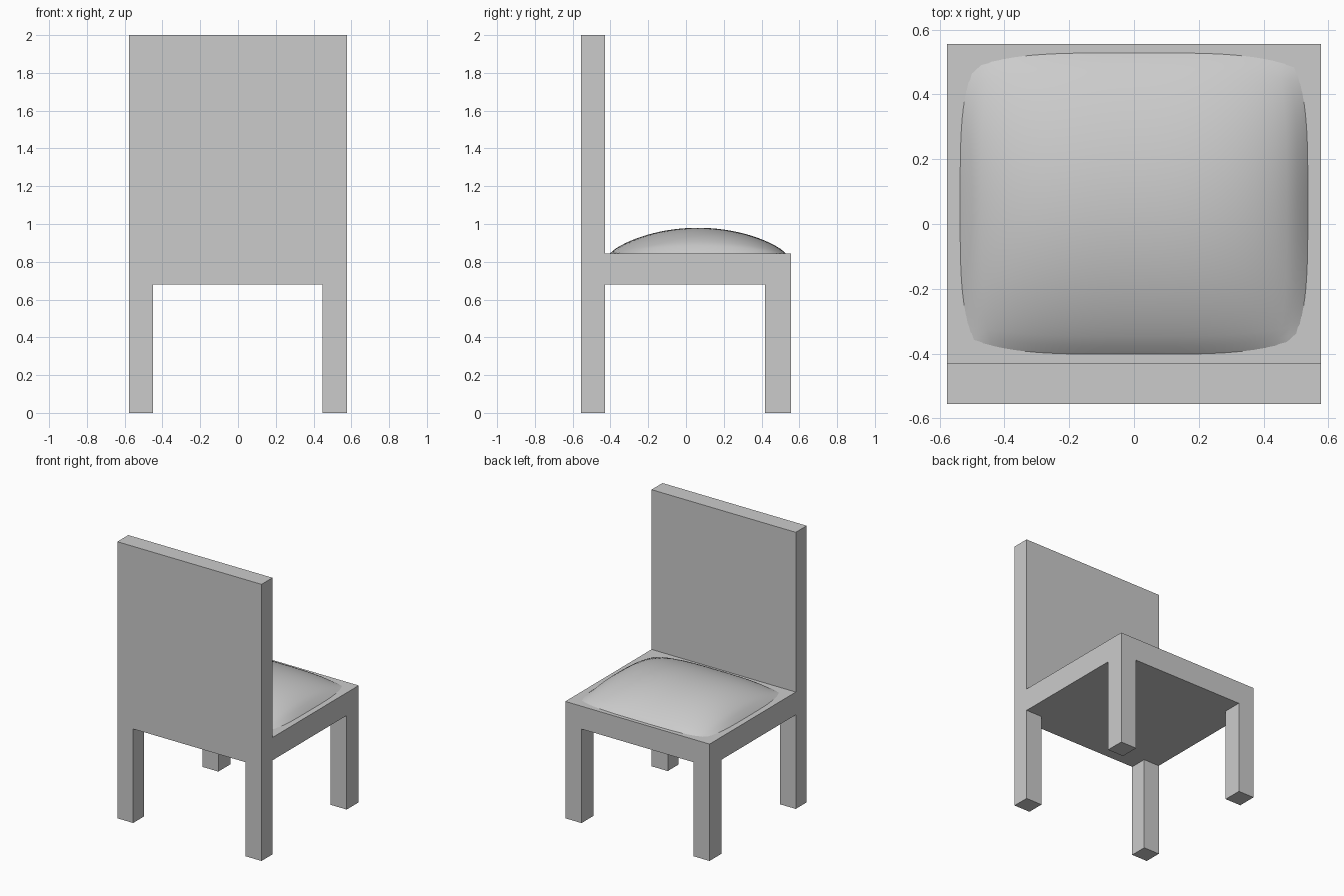
import bpy
import bmesh
from mathutils import Vector

default = bpy.data.objects.get("Cube")
if default:
    bpy.data.objects.remove(default, do_unlink=True)

# One plain grey for the whole chair
grey = bpy.data.materials.new("plain_grey")
grey.use_nodes = True
colour = (0.6, 0.6, 0.6, 1)
grey.diffuse_color = colour
grey.node_tree.nodes["Principled BSDF"].inputs["Base Color"].default_value = colour

# Main dimensions
HALF_X, HALF_Y = 0.577, 0.555
LEG_X = (-0.45, 0.447)
LEG_Y = (-0.43, 0.418)
SEAT_BOTTOM, SEAT_TOP, HEIGHT = 0.68, 0.845, 2.0


def add_object(name, bm):
    bmesh.ops.recalc_face_normals(bm, faces=bm.faces[:])
    mesh = bpy.data.meshes.new(name)
    bm.to_mesh(mesh)
    bm.free()
    mesh.materials.append(grey)
    obj = bpy.data.objects.new(name, mesh)
    bpy.context.collection.objects.link(obj)
    return obj


def cut(bm, axis, position):
    normal = Vector((0, 0, 0))
    normal[axis] = 1
    bmesh.ops.bisect_plane(bm, geom=bm.verts[:] + bm.edges[:] + bm.faces[:],
                           plane_co=normal * position, plane_no=normal)


def extrude_to(bm, faces, z):
    result = bmesh.ops.extrude_face_region(bm, geom=faces)
    for item in result["geom"]:
        if isinstance(item, bmesh.types.BMVert):
            item.co.z = z


# Frame: a seat slab, with legs and backrest extruded from it
bm = bmesh.new()
bmesh.ops.create_cube(bm, size=2)
for v in bm.verts:
    v.co = (v.co.x * HALF_X, v.co.y * HALF_Y,
            SEAT_TOP if v.co.z > 0 else SEAT_BOTTOM)
for position in LEG_X:
    cut(bm, 0, position)
for position in LEG_Y:
    cut(bm, 1, position)
bm.normal_update()

corners, back_row = [], []
for f in bm.faces:
    c = f.calc_center_median()
    outside_x = not LEG_X[0] < c.x < LEG_X[1]
    outside_y = not LEG_Y[0] < c.y < LEG_Y[1]
    if f.normal.z < -0.9 and outside_x and outside_y:
        corners.append(f)
    elif f.normal.z > 0.9 and c.y < LEG_Y[0]:
        back_row.append(f)
extrude_to(bm, corners, 0)
extrude_to(bm, back_row, HEIGHT)
bmesh.ops.recalc_face_normals(bm, faces=bm.faces[:])
bmesh.ops.dissolve_limit(bm, angle_limit=0.01, verts=bm.verts[:], edges=bm.edges[:])
add_object("chair_frame", bm)

# Cushion: a domed pillow with bowed sides, its rim sunk into the seat
bm = bmesh.new()
bmesh.ops.create_grid(bm, x_segments=32, y_segments=32, size=1)
for vert in bm.verts:
    u = max(-1, min(1, vert.co.x))
    v = max(-1, min(1, vert.co.y))
    dome = (1 - abs(u) ** 3) ** 0.7 * (1 - v * v) ** 0.8
    vert.co = (0.538 * u * (1 - 0.07 * v ** 4),
               0.063 + 0.467 * v * (1 - 0.09 * u ** 4),
               SEAT_TOP - 0.002 + 0.137 * dome)
cushion = add_object("seat_cushion", bm)

bpy.ops.object.select_all(action="DESELECT")
cushion.select_set(True)
bpy.context.view_layer.objects.active = cushion
bpy.ops.object.shade_smooth_by_angle(angle=1.0)
